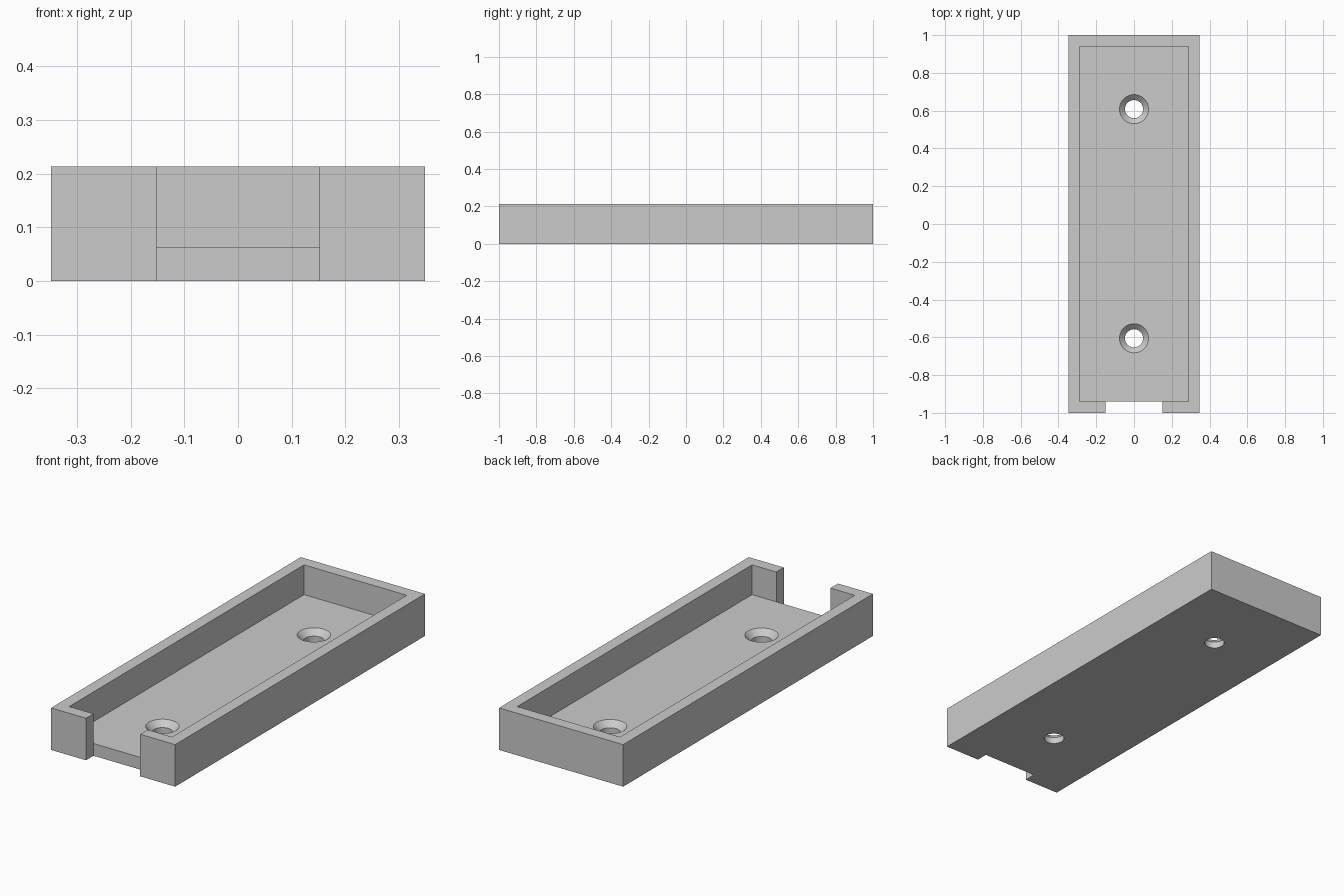
import bpy, bmesh, math

cube = bpy.data.objects.get("Cube")
if cube:
    bpy.data.objects.remove(cube, do_unlink=True)

HALF_W, HALF_L, HEIGHT = 0.348, 1.0, 0.213
WALL, FLOOR, NOTCH = 0.06, 0.062, 0.152
HOLE_R, SINK_R, SINK_Z = 0.048, 0.077, 0.033

grey = bpy.data.materials.new("plain grey")
grey.use_nodes = True
colour = (0.6, 0.6, 0.6, 1)
grey.diffuse_color = colour
grey.node_tree.nodes["Principled BSDF"].inputs["Base Color"].default_value = colour


def add_object(name, bm):
    bmesh.ops.recalc_face_normals(bm, faces=bm.faces)
    mesh = bpy.data.meshes.new(name)
    bm.to_mesh(mesh)
    bm.free()
    mesh.materials.append(grey)
    obj = bpy.data.objects.new(name, mesh)
    bpy.context.collection.objects.link(obj)
    return obj


def box(name, low, high):
    bm = bmesh.new()
    bmesh.ops.create_cube(bm, size=1)
    for v in bm.verts:
        v.co = [l if c < 0 else h for c, l, h in zip(v.co, low, high)]
    return add_object(name, bm)


def lathe(name, profile, y, sides=48):
    bm = bmesh.new()
    rings = []
    for r, z in profile:
        angles = [math.tau * i / sides for i in range(sides)]
        rings.append([bm.verts.new((r * math.cos(a), y + r * math.sin(a), z)) for a in angles])
    for a, b in zip(rings, rings[1:]):
        for i in range(sides):
            j = (i + 1) % sides
            bm.faces.new((a[i], a[j], b[j], b[i]))
    bm.faces.new(rings[0])
    bm.faces.new(rings[-1])
    return add_object(name, bm)


# Solid block for the tray
tray = box("tray", (-HALF_W, -HALF_L, 0), (HALF_W, HALF_L, HEIGHT))

# Cavity, front opening and countersunk screw holes
inner_w, inner_l = HALF_W - WALL, HALF_L - WALL
cutters = [
    box("cavity_cutter", (-inner_w, -inner_l, FLOOR), (inner_w, inner_l, 1)),
    box("opening_cutter", (-NOTCH, -2, -1), (NOTCH, -inner_l, 1)),
]
sink = [(HOLE_R, -0.1), (HOLE_R, SINK_Z), (SINK_R, FLOOR), (SINK_R, 0.15)]
for label, y in (("front", -0.605), ("back", 0.608)):
    cutters.append(lathe(label + "_screw_hole_cutter", sink, y))

for cutter in cutters:
    mod = tray.modifiers.new(cutter.name, "BOOLEAN")
    mod.operation = "DIFFERENCE"
    mod.solver = "EXACT"
    mod.object = cutter

# Bake the cuts and remove the cutters
bpy.context.view_layer.objects.active = tray
tray.select_set(True)
for mod in list(tray.modifiers):
    bpy.ops.object.modifier_apply(modifier=mod.name)
for cutter in cutters:
    bpy.data.objects.remove(cutter, do_unlink=True)

bpy.ops.object.select_all(action="DESELECT")
tray.select_set(True)
bpy.ops.object.shade_smooth_by_angle(angle=math.radians(30))
